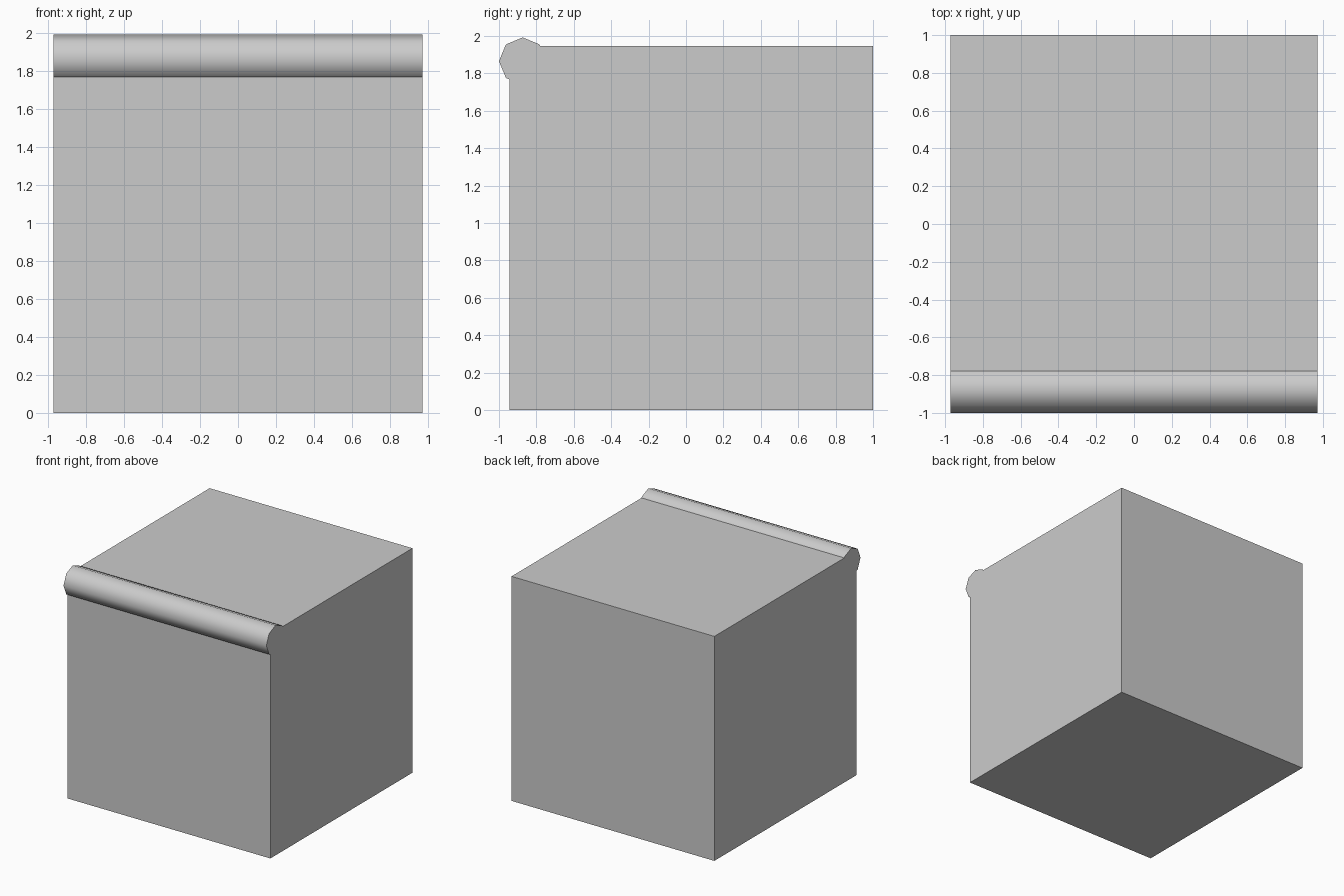
import bpy, bmesh, math

if "Cube" in bpy.data.objects:
    bpy.data.objects.remove(bpy.data.objects["Cube"])

HALF_W = 0.972               # half width along x
FRONT, BACK, TOP = -0.945, 1.0, 1.945
CY, CZ, R = -0.873, 1.865, 0.127   # eight-sided rolled edge


def bead(deg):
    a = math.radians(deg)
    return (CY + R * math.cos(a), CZ + R * math.sin(a))


def cross(p, q, axis, value):
    # point where segment p-q meets a block face
    t = (value - p[axis]) / (q[axis] - p[axis])
    return tuple(p[i] + t * (q[i] - p[i]) for i in range(2))


# Side profile: block outline with the bead wrapped over the top front edge
profile = [(FRONT, 0), (BACK, 0), (BACK, TOP),
           cross(bead(0), bead(45), 1, TOP)]
profile += [bead(d) for d in range(45, 226, 45)]
profile.append(cross(bead(225), bead(270), 0, FRONT))

# Extrude the profile across the width
bm = bmesh.new()
face = bm.faces.new([bm.verts.new((-HALF_W, y, z)) for y, z in profile])
ext = bmesh.ops.extrude_face_region(bm, geom=[face])
verts = [g for g in ext["geom"] if isinstance(g, bmesh.types.BMVert)]
bmesh.ops.translate(bm, verts=verts, vec=(2 * HALF_W, 0, 0))
bmesh.ops.recalc_face_normals(bm, faces=bm.faces)

mesh = bpy.data.meshes.new("block_with_rolled_edge")
bm.to_mesh(mesh)
bm.free()
obj = bpy.data.objects.new("block_with_rolled_edge", mesh)
bpy.context.collection.objects.link(obj)

# Smooth bead, crisp block edges
bpy.context.view_layer.objects.active = obj
obj.select_set(True)
bpy.ops.object.shade_smooth_by_angle(angle=math.radians(55))
